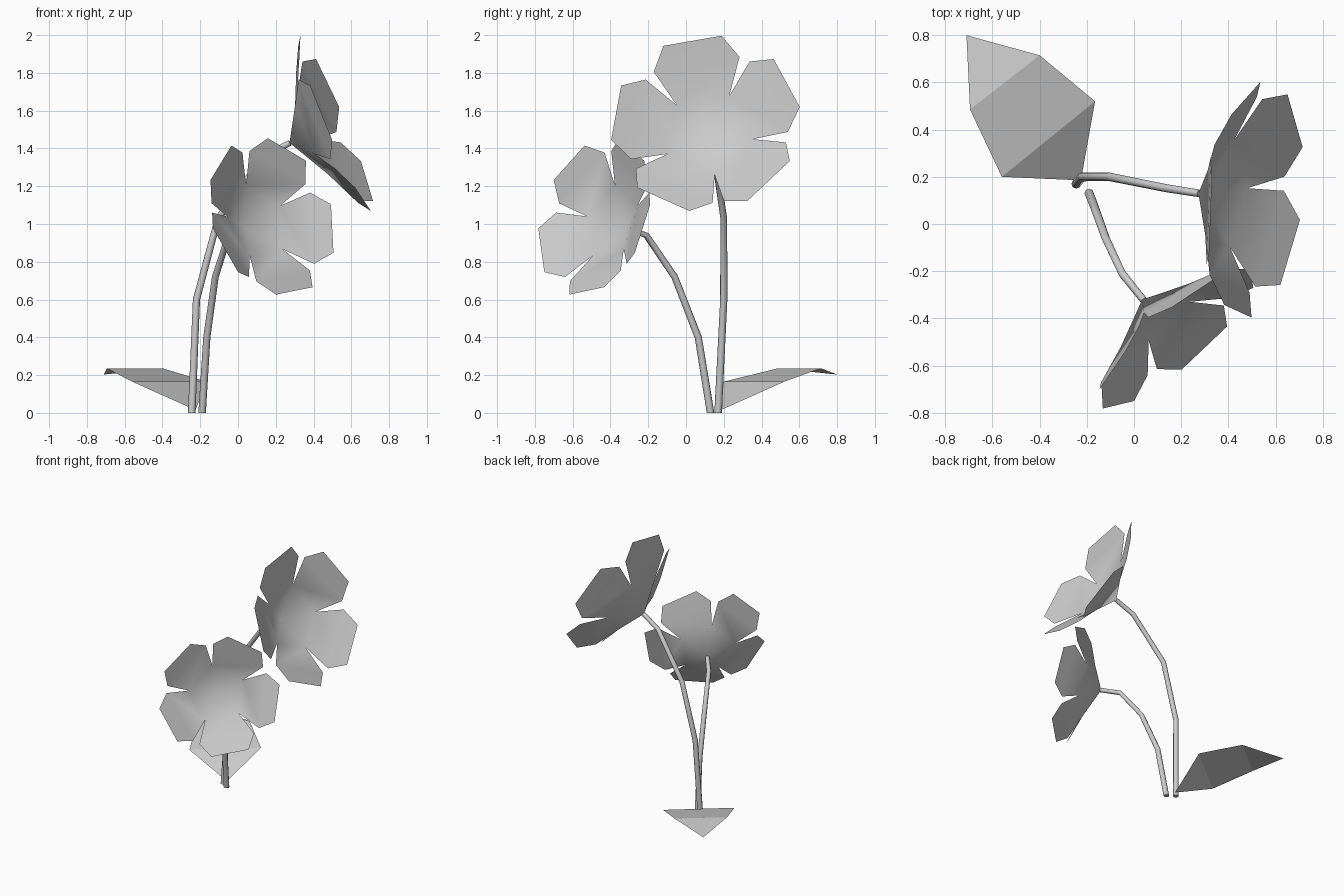
import bpy
from math import sin, cos, radians
from mathutils import Vector

if "Cube" in bpy.data.objects:
    bpy.data.objects.remove(bpy.data.objects["Cube"])


def make_mesh(name, verts, faces, smooth=False):
    me = bpy.data.meshes.new(name)
    me.from_pydata([tuple(v) for v in verts], [], faces)
    me.update()
    ob = bpy.data.objects.new(name, me)
    bpy.context.collection.objects.link(ob)
    for p in me.polygons:
        p.use_smooth = smooth
    return ob


def stem(name, pts, radius=0.02, sides=8):
    # tube swept through a bent path
    pts = [Vector(p) for p in pts]
    verts, faces = [], []
    side = Vector((1, -1, 0))
    for i, p in enumerate(pts):
        t = (pts[min(i + 1, len(pts) - 1)] - pts[max(i - 1, 0)]).normalized()
        if i == 0:
            t = Vector((0, 0, 1))
        side = (side - t * t.dot(side)).normalized()
        b = t.cross(side)
        r = radius * (1 - 0.2 * i / (len(pts) - 1))
        for k in range(sides):
            g = radians(360 * k / sides)
            verts.append(p + side * cos(g) * r + b * sin(g) * r)
    for i in range(len(pts) - 1):
        for k in range(sides):
            n = (k + 1) % sides
            faces.append((i * sides + k, i * sides + n,
                          (i + 1) * sides + n, (i + 1) * sides + k))
    faces.append(tuple(reversed(range(sides))))
    faces.append(tuple(range((len(pts) - 1) * sides, len(pts) * sides)))
    ob = make_mesh(name, verts, faces, True)
    bpy.context.view_layer.objects.active = ob
    ob.select_set(True)
    bpy.ops.object.shade_smooth_by_angle(angle=radians(50))
    ob.select_set(False)


def flower(name, centre, axis, turn, scale):
    # five petals sharing notches, cupped along the axis
    c, n = Vector(centre), Vector(axis).normalized()
    u = (Vector((0, 0, 1)) - n * n.z).normalized()
    w = u.cross(n)

    def point(r, deg, h):
        g = radians(deg + turn)
        return c + (u * cos(g) * r + w * sin(g) * r + n * h) * scale

    verts = [c] + [point(0.24, 72 * i - 36, 0.122) for i in range(5)]
    faces = []
    for i in range(5):
        m = 72 * i
        k = len(verts)
        verts += [point(0.435, m - 32, 0.208), point(0.435, m + 32, 0.208),
                  point(0.507, m - 18, 0.266), point(0.507, m + 18, 0.266)]
        a, b = 1 + i, 1 + (i + 1) % 5
        faces += [(0, b, a), (a, b, k + 1, k), (k, k + 1, k + 3, k + 2)]
    make_mesh(name, verts, faces, True)


# stems
stem("low_stem", [(-0.19, 0.13, 0), (-0.165, 0.065, 0.4), (-0.12, -0.06, 0.72),
                  (-0.05, -0.21, 0.94), (0.04, -0.322, 0.98)])
stem("tall_stem", [(-0.245, 0.17, 0), (-0.22, 0.2, 0.6), (-0.105, 0.2, 1.03),
                   (0.135, 0.152, 1.355), (0.275, 0.13, 1.43)])

# flower heads
flower("low_flower", (0.035, -0.32, 0.98), (0.63, -0.72, 0.262), 27.3, 0.858)
flower("tall_flower", (0.273, 0.13, 1.43), (0.90, -0.10, 0.38), -10.7, 1.0)

# folded leaf
make_mesh("leaf",
          [(-0.225, 0.185, 0.015), (-0.56, 0.20, 0.165), (-0.165, 0.52, 0.165),
           (-0.695, 0.485, 0.236), (-0.40, 0.715, 0.236), (-0.71, 0.80, 0.203)],
          [(0, 2, 1), (1, 2, 4, 3), (3, 4, 5)])
